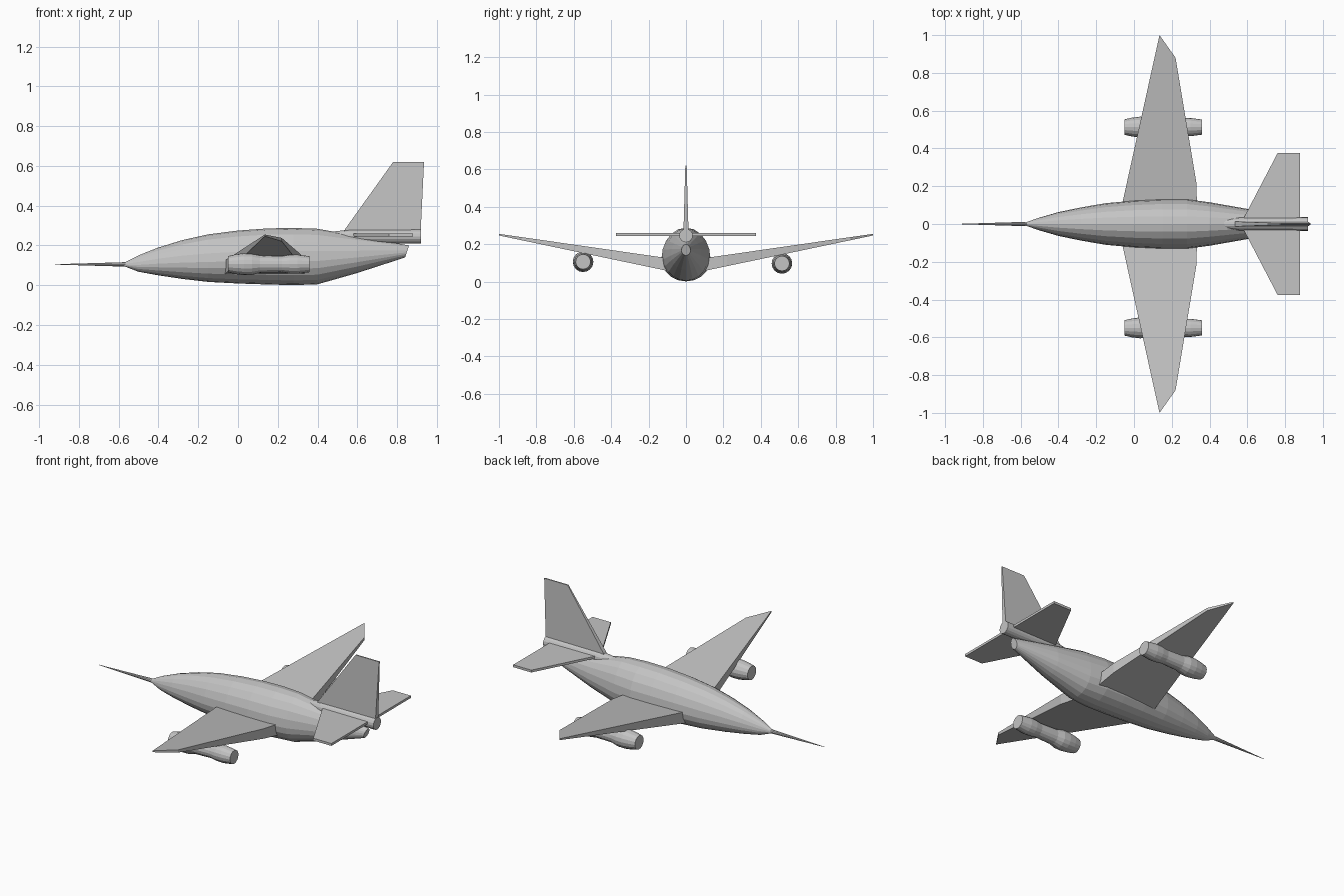
import bpy, bmesh
from math import cos, sin, tau

cube = bpy.data.objects.get("Cube")
if cube:
    bpy.data.objects.remove(cube, do_unlink=True)

grey = bpy.data.materials.new("plain_grey")
grey.use_nodes = True
grey.diffuse_color = (0.55, 0.55, 0.55, 1)
grey.node_tree.nodes["Principled BSDF"].inputs["Base Color"].default_value = (0.55, 0.55, 0.55, 1)


def finish(name, bm):
    bmesh.ops.recalc_face_normals(bm, faces=bm.faces)
    mesh = bpy.data.meshes.new(name)
    bm.to_mesh(mesh)
    bm.free()
    mesh.materials.append(grey)
    obj = bpy.data.objects.new(name, mesh)
    bpy.context.collection.objects.link(obj)
    return obj


def loft(name, rings):
    """Skin a list of point rings and cap both ends."""
    bm = bmesh.new()
    rows = [[bm.verts.new(p) for p in ring] for ring in rings]
    n = len(rows[0])
    for a, b in zip(rows, rows[1:]):
        for i in range(n):
            j = (i + 1) % n
            bm.faces.new((a[i], a[j], b[j], b[i]))
    bm.faces.new(rows[0])
    bm.faces.new(rows[-1])
    return finish(name, bm)


def lathe(name, profile, y, z, sides=16):
    """Round body along x from (x, radius) pairs."""
    return loft(name, [[(x, y + r * cos(tau * i / sides), z + r * sin(tau * i / sides))
                        for i in range(sides)] for x, r in profile])


def body_ring(x, bottom, top, half, slant=0, sides=20):
    """Egg-shaped section, widest a little below its middle."""
    mid = bottom + 0.42 * (top - bottom)
    ring = []
    for i in range(sides):
        s = sin(tau * i / sides)
        z = mid + s * ((top - mid) if s > 0 else (mid - bottom))
        ring.append((x + slant * (z - top), half * cos(tau * i / sides), z))
    return ring


# Fuselage: x, bottom, top, half width
sections = [
    (-0.57, 0.095, 0.115, 0.01), (-0.5, 0.068, 0.15, 0.034),
    (-0.4, 0.05, 0.19, 0.063), (-0.28, 0.032, 0.227, 0.088),
    (-0.15, 0.017, 0.256, 0.11), (0, 0.009, 0.275, 0.124),
    (0.15, 0.004, 0.286, 0.131), (0.28, 0.001, 0.288, 0.131),
    (0.4, 0.005, 0.284, 0.115), (0.6, 0.062, 0.248, 0.08),
]
rings = [body_ring(*s) for s in sections]
rings.append(body_ring(0.86, 0.14, 0.2, 0.024, slant=0.33))
loft("fuselage", rings)

# Nose probe and tail tube
lathe("nose_probe", [(-0.92, 0.001), (-0.56, 0.012)], 0, 0.105, 10)
lathe("tail_tube", [(0.38, 0.012), (0.56, 0.034), (0.92, 0.036)], 0, 0.246)

# Wings: tapered slabs rising to the tips
wing_outline = [(-0.075, 0.05), (0.135, 1.0), (0.22, 0.88), (0.33, 0.22), (0.335, 0.05)]
for side, label in ((1, "back"), (-1, "front")):
    upper = [(x, side * y, 0.13 + 0.144 * (y - 0.13)) for x, y in wing_outline]
    lower = [(x, side * y, 0.064 + 0.21 * (y - 0.13)) for x, y in wing_outline]
    loft(label + "_wing", [lower, upper])

# Tailplane: one flat plate across the tail tube
half_tail = [(0.56, 0), (0.58, 0.03), (0.76, 0.375), (0.88, 0.375)]
tail = half_tail + [(x, -y) for x, y in reversed(half_tail[1:])]
loft("tailplane", [[(x, y, z) for x, y in tail] for z in (0.245, 0.259)])

# Fin: thick at the root, thin at the top
fin = [(0.52, 0.25), (0.54, 0.285), (0.78, 0.62), (0.935, 0.62), (0.917, 0.25)]
loft("tail_fin", [[(x, s * (0.014 - 0.028 * (z - 0.25)), z) for x, z in fin]
                  for s in (-1, 1)])

# Engine pods under the wings
pod = [(-0.05, 0.041), (-0.01, 0.05), (0.03, 0.055), (0.07, 0.054), (0.11, 0.044),
       (0.22, 0.041), (0.26, 0.047), (0.3, 0.048), (0.36, 0.04)]
lathe("back_engine", pod, 0.513, 0.097)
lathe("front_engine", pod, -0.55, 0.106)
